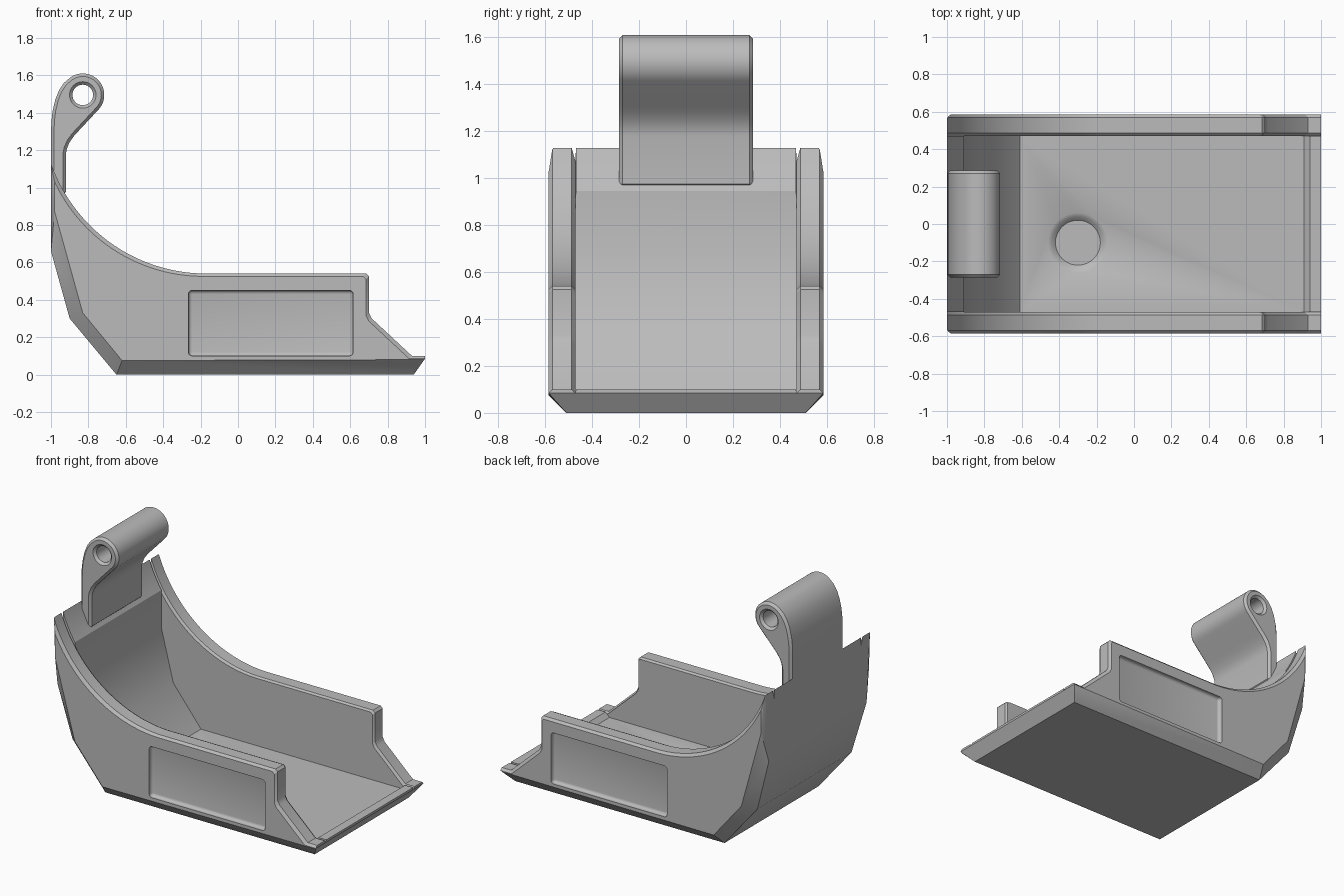
import bpy, bmesh
from math import sin, cos, pi, radians

cube = bpy.data.objects.get("Cube")
if cube:
    bpy.data.objects.remove(cube, do_unlink=True)

grey = bpy.data.materials.new("plain grey")
grey.use_nodes = True
colour = (0.5, 0.5, 0.5, 1)
grey.diffuse_color = colour
grey.node_tree.nodes["Principled BSDF"].inputs["Base Color"].default_value = colour


def make_object(name, bm):
    bmesh.ops.recalc_face_normals(bm, faces=bm.faces)
    mesh = bpy.data.meshes.new(name)
    bm.to_mesh(mesh)
    bm.free()
    mesh.materials.append(grey)
    obj = bpy.data.objects.new(name, mesh)
    bpy.context.collection.objects.link(obj)
    return obj


def loft(name, loops):
    """Closed solid through matching loops of points."""
    bm = bmesh.new()
    rings = [[bm.verts.new(p) for p in loop] for loop in loops]
    n = len(rings[0])
    for a, b in zip(rings, rings[1:]):
        for i in range(n):
            j = (i + 1) % n
            bm.faces.new((a[i], a[j], b[j], b[i]))
    bm.faces.new(rings[0])
    bm.faces.new(rings[-1])
    return make_object(name, bm)


def extrude_y(name, profile, half):
    return loft(name, [[(x, y, z) for x, z in profile] for y in (-half, half)])


def arc(cx, cz, r, start, end, steps):
    angles = [start + (end - start) * i / steps for i in range(steps + 1)]
    return [(cx + r * cos(a), cz + r * sin(a)) for a in angles]


def apply(obj, kind, **settings):
    mod = obj.modifiers.new(kind.title(), kind)
    for key, value in settings.items():
        setattr(mod, key, value)
    bpy.context.view_layer.objects.active = obj
    bpy.ops.object.modifier_apply(modifier=mod.name)


def cut(obj, cutter):
    apply(obj, 'BOOLEAN', operation='DIFFERENCE', solver='EXACT', object=cutter)
    bpy.data.objects.remove(cutter, do_unlink=True)


def smooth(obj):
    bpy.ops.object.select_all(action='DESELECT')
    obj.select_set(True)
    bpy.context.view_layer.objects.active = obj
    bpy.ops.object.shade_smooth_by_angle(angle=radians(28))


# Outer block with chamfered sides
middle = [(-1, 1.2, .57), (-1, .66, .53), (-.9, .3, .51), (-.65, 0, .51), (.94, 0, .51)]
sides = [(-.98, 1.2), (-.98, .87), (-.83, .33), (-.62, .075), (.99, .08), (1, .085), (1, 1.2)]
bm = bmesh.new()
for s in (-1, 1):
    for x, z, y in middle + [(x, z, .585) for x, z in sides]:
        bm.verts.new((x, s * y, z))
bmesh.ops.convex_hull(bm, input=bm.verts)
bmesh.ops.dissolve_limit(bm, angle_limit=.01, verts=bm.verts, edges=bm.edges)
shell = make_object("tray_shell", bm)

# Inner cavity, with a sloped back and a low front lip
cavity = [(-.61, .07), (-.82, .33), (-.91, .68), (-.91, 2), (.94, 2), (.94, .1), (.91, .07)]
cut(shell, extrude_y("cavity_cutter", cavity, .47))

# Rim outline, lowered at the wall edges to chamfer them
rim = arc(-.17, 1.419, .879, 1.5 * pi - 1.43, 1.5 * pi, 36)
rim += [(.685, .54), (.7, .525), (.7, .33), (.715, .3), (.93, .1), (1.2, .1), (1.2, 1.7), (-1.04, 1.7)]
half = [(.62, .05), (.57, 0), (.487, 0), (.4705, .0165), (.4695, 0)]
stations = [(-y, d) for y, d in half] + half[::-1]
cut(shell, loft("rim_cutter", [[(x - d, y, z - d) for x, z in rim] for y, d in stations]))

# Recessed panel in each side
for s in (-1, 1):
    bm = bmesh.new()
    bmesh.ops.create_cube(bm, size=1)
    for v in bm.verts:
        v.co = (.175 + v.co.x * .88, s * .605 + v.co.y * .1, .275 + v.co.z * .35)
    panel = make_object("panel_cutter", bm)
    apply(panel, 'BEVEL', width=.02, segments=4)
    cut(shell, panel)

# Shallow round recess in the floor
steps = [(.12, .04), (.14, .06), (.16, .07), (.16, .1)]
cut(shell, loft("recess_cutter", [[(x, y, z) for x, y in arc(-.3, -.1, r, 0, 2 * pi * 47 / 48, 47)]
                                  for r, z in steps]))
smooth(shell)

# Hinge arm with a round barrel at the top
arm = [(-.92, .96), (-.92, 1.18), (-.914, 1.21), (-.9, 1.243), (-.875, 1.278), (-.85, 1.305)]
arm += arc(-.83, 1.495, .115, -pi / 4, radians(125), 24)
arm += [(-.93, 1.56), (-.957, 1.52), (-.977, 1.47), (-.991, 1.41), (-.998, 1.35), (-.999, 1.3), (-.999, .96)]
hinge = extrude_y("hinge_arm", arm, .286)
apply(hinge, 'BEVEL', width=.016, segments=1, limit_method='ANGLE', angle_limit=radians(60))

# Pin hole with countersunk ends
half = [(.3, .085), (.27, .055)]
stations = [(-y, r) for y, r in half] + half[::-1]
cut(hinge, loft("pin_cutter", [[(x, y, z) for x, z in arc(-.83, 1.495, r, 0, 2 * pi * 31 / 32, 31)]
                               for y, r in stations]))
smooth(hinge)
